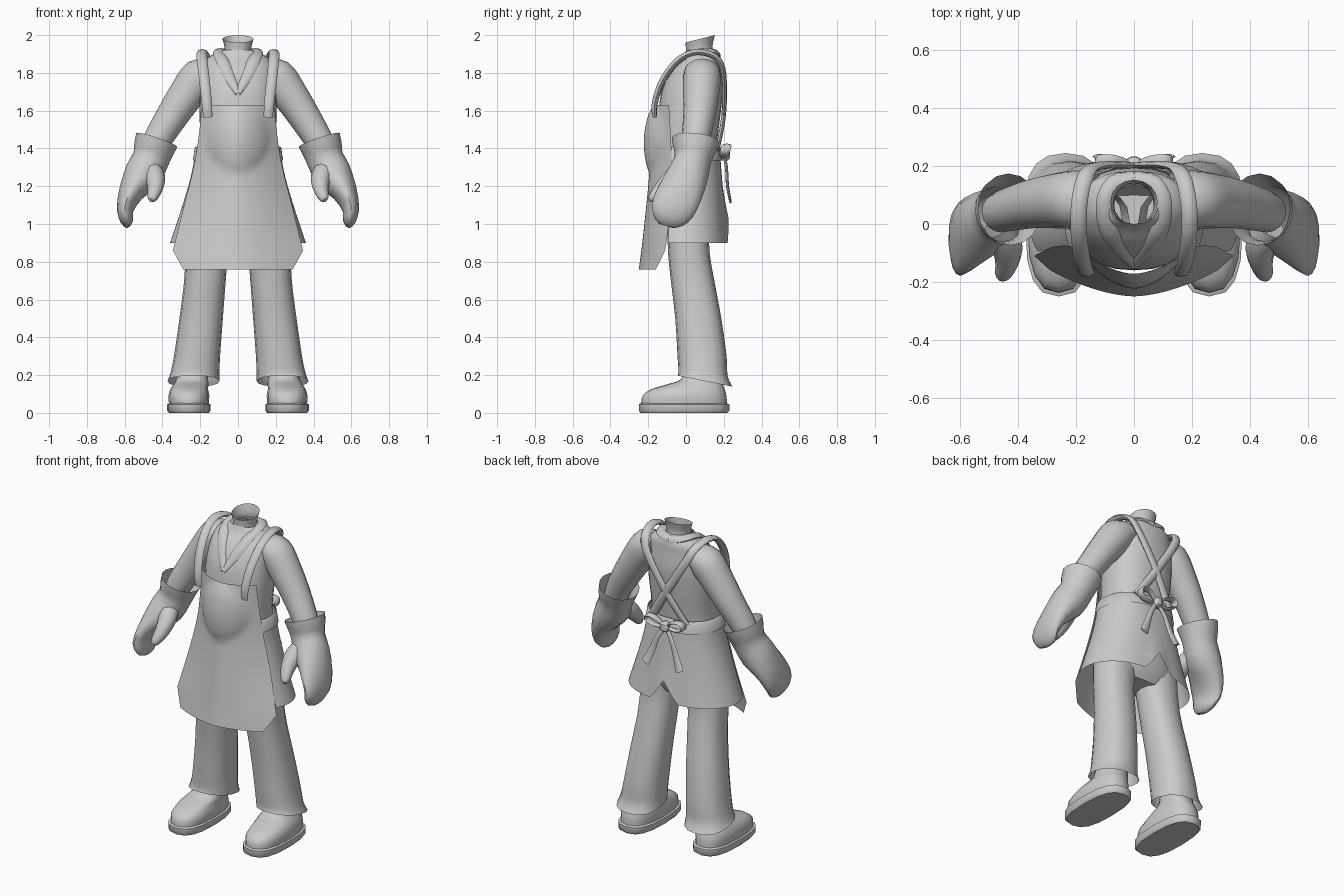
import bpy
import bmesh
from math import cos, sin, pi, radians
from mathutils import Vector

if "Cube" in bpy.data.objects:
    bpy.data.objects.remove(bpy.data.objects["Cube"], do_unlink=True)

grey = bpy.data.materials.new("plain grey")
grey.use_nodes = True
grey.diffuse_color = (0.6, 0.6, 0.6, 1)
grey.node_tree.nodes["Principled BSDF"].inputs["Base Color"].default_value = grey.diffuse_color
X, Y, Z = Vector((1, 0, 0)), Vector((0, 1, 0)), Vector((0, 0, 1))


def smooth(rows, steps):
    """Catmull-Rom interpolation of a list of number rows."""
    rows = [Vector(r) for r in rows]
    out = []
    for i in range(len(rows) - 1):
        p1, p2 = rows[i], rows[i + 1]
        p0, p3 = rows[max(i - 1, 0)], rows[min(i + 2, len(rows) - 1)]
        for k in range(steps):
            t = k / steps
            out.append(p1 + (p2 - p0) * (t / 2)
                       + (p0 * 2 - p1 * 5 + p2 * 4 - p3) * (t * t / 2)
                       + (p1 * 3 - p0 - p2 * 3 + p3) * (t ** 3 / 2))
    return out + [rows[-1]]


def finish(name, bm, mirror=False, angle=45):
    mesh = bpy.data.meshes.new(name)
    bm.to_mesh(mesh)
    bm.free()
    mesh.materials.append(grey)
    ob = bpy.data.objects.new(name, mesh)
    bpy.context.collection.objects.link(ob)
    bpy.ops.object.select_all(action="DESELECT")
    ob.select_set(True)
    bpy.context.view_layer.objects.active = ob
    bpy.ops.object.shade_smooth_by_angle(angle=radians(angle))
    if mirror:
        ob.modifiers.new("other side", "MIRROR").use_mirror_merge = False


def skin(bm, grid, closed):
    n = len(grid[0])
    for a, b in zip(grid, grid[1:]):
        for j in range(n if closed else n - 1):
            k = (j + 1) % n
            bm.faces.new((a[j], a[k], b[k], b[j]))


def loft(name, rings, ref=None, sides=16, steps=3, caps="", power=1.0, mirror=False, angle=45):
    """Rings of x, y, z, two radii and an optional slope; level, or square to the path if ref is set."""
    rings = smooth([(*r, 0)[:6] for r in rings], steps)
    bm = bmesh.new()
    grid = []
    for i, r in enumerate(rings):
        c = Vector(r[:3])
        t = Z
        if ref:
            t = (Vector(rings[min(i + 1, len(rings) - 1)][:3]) - Vector(rings[max(i - 1, 0)][:3])).normalized()
        base = ref or X
        u = (base - t * base.dot(t)).normalized()
        v = t.cross(u)
        ring = []
        for j in range(sides):
            a = 2 * pi * j / sides
            ca, sa = cos(a), sin(a)
            du = r[3] * abs(ca) ** power * (1 if ca > 0 else -1)
            dv = r[4] * abs(sa) ** power * (1 if sa > 0 else -1)
            ring.append(bm.verts.new(c + u * du + v * dv + Z * (r[5] * dv)))
        grid.append(ring)
    skin(bm, grid, True)
    if "s" in caps:
        bm.faces.new(grid[0][::-1])
    if "e" in caps:
        bm.faces.new(grid[-1])
    finish(name, bm, mirror, angle)


def sheet(name, grid):
    bm = bmesh.new()
    skin(bm, [[bm.verts.new(p) for p in row] for row in grid], False)
    finish(name, bm)


# Shirt body and open neck
loft("shirt_body", [(0, .01, .9, .2, .09), (0, .01, 1, .25, .13), (0, 0, 1.2, .235, .14),
                    (0, 0, 1.4, .2, .16), (0, .02, 1.6, .205, .165), (0, .035, 1.72, .2, .16),
                    (0, .055, 1.82, .19, .13), (0, .08, 1.88, .16, .1), (0, .08, 1.92, .085, .08)],
     sides=24, caps="s", power=.85)
loft("neck", [(0, .075, 1.86, .09, .085), (0, .07, 1.92, .07, .07, .2), (0, .075, 1.98, .082, .078, .25)])

# Collar folded around the neck and down to a V
loft("collar", [(0, .16, 1.9, .03, .018), (.07, .14, 1.91, .03, .018), (.1, .07, 1.91, .032, .018),
                (.085, -.02, 1.87, .035, .016), (.05, -.085, 1.79, .032, .014), (0, -.145, 1.69, .015, .01)],
     ref=X, sides=8, mirror=True)

# Sleeves
loft("sleeves", [(.13, .085, 1.81, .09, .06), (.2, .085, 1.78, .1, .1), (.27, .08, 1.69, .095, .095),
                 (.35, .07, 1.57, .085, .085), (.43, .05, 1.44, .075, .075), (.46, .04, 1.37, .07, .07)],
     ref=Y, caps="se", mirror=True)

# Gloves: flared cuff, mitten hand and thumb
loft("gloves", [(.43, .05, 1.445, .125, .115), (.445, .045, 1.4, .115, .108),
                (.463, .035, 1.34, .098, .098), (.505, .01, 1.26, .11, .1), (.565, -.03, 1.17, .12, .068),
                (.597, -.07, 1.08, .115, .044), (.59, -.095, 1.02, .085, .035), (.588, -.105, .99, .04, .012)],
     ref=Y, steps=2, caps="e", mirror=True)
loft("thumbs", [(.47, -.01, 1.29, .06, .06), (.44, -.07, 1.25, .055, .05), (.438, -.13, 1.19, .042, .04),
                (.453, -.175, 1.14, .028, .026), (.46, -.19, 1.125, .012, .012)],
     ref=X, sides=10, caps="e", mirror=True)

# Trouser legs with flared, slanting hems
loft("trouser_legs", [(.145, .01, 1.02, .13, .11), (.165, .015, .85, .115, .11), (.175, .035, .7, .11, .115),
                      (.195, .065, .5, .115, .122), (.217, .085, .3, .122, .13), (.228, .09, .21, .13, .13, -.1),
                      (.236, .1, .168, .137, .145, -.2)], power=.85, mirror=True)

# Shoes: sole slab and domed upper
loft("shoe_soles", [(.26, -.01, 0, .105, .23), (.26, -.01, .012, .115, .24), (.26, -.01, .045, .115, .24),
                    (.26, -.01, .052, .1, .225)], steps=1, caps="se", power=.75, mirror=True)
loft("shoe_uppers", [(.26, -.01, .04, .105, .228), (.26, -.008, .09, .108, .222), (.258, .01, .125, .1, .195),
                     (.25, .045, .15, .093, .15), (.243, .08, .18, .085, .105), (.24, .085, .26, .08, .09)],
     caps="e", power=.8, mirror=True)

# Apron front, bulging over the belly, with clipped lower corners
apron = []
for z, half, mid, edge in smooth([(1.63, .19, -.172, -.09), (1.45, .21, -.188, -.08), (1.3, .235, -.192, -.075),
                                  (1.1, .285, -.21, -.08), (.86, .345, -.236, -.11)], 6) + [(.76, .29, -.25, -.16)]:
    row = []
    for j in range(25):
        s = 1 - j / 12
        x = s * half
        drop = (z - 1.46) / (.16 if z > 1.46 else .18)
        bulge = .035 * max(0, 1 - (x / .165) ** 2 - drop ** 2) ** .6
        row.append((x, mid + (edge - mid) * abs(s) ** 1.7 - bulge, z))
    apron.append(row)
sheet("apron_front", apron)

# Apron skirt round the sides and back, notched at the centre
skirt = []
for z, rx, ry in smooth([(1.4, .222, .178), (1.25, .25, .19), (1.08, .3, .205), (.9, .36, .225)], 3):
    row = []
    for j in range(41):
        a = radians(205 - 230 * j / 40)
        x = rx * abs(cos(a)) ** .8 * (1 if cos(a) > 0 else -1)
        lift = .13 * max(0, 1 - abs(x) / .09) * max(0, (1.2 - z) / .3)
        row.append((x, ry * sin(a), z + lift))
    skirt.append(row)
sheet("apron_skirt", skirt)
sheet("apron_waistband", [[(x * k, y * k, z) for x, y, _ in skirt[0]]
                          for z, k in ((1.41, 1.0), (1.405, 1.03), (1.335, 1.08))])

# Straps over the shoulders, crossing at the back
loft("apron_straps", [(.16, -.165, 1.565, .024, .012), (.165, -.165, 1.64, .027, .016), (.178, -.125, 1.76, .028, .016),
                      (.19, -.04, 1.87, .028, .016), (.19, .06, 1.91, .028, .016), (.17, .16, 1.88, .028, .016),
                      (.13, .2, 1.79, .026, .014), (0, .2, 1.58, .026, .012), (-.12, .165, 1.39, .026, .012)],
     ref=X, sides=8, steps=4, caps="se", mirror=True, angle=50)

# Bow at the back: knot, loops and tails
loft("bow_knot", [(0, .2, 1.335, .012, .012), (0, .21, 1.345, .028, .022), (0, .21, 1.385, .028, .022),
                  (0, .2, 1.395, .012, .012)], sides=10, steps=2, caps="se")
loft("bow_loops", [(.01, .205, 1.37, .012, .008), (.06, .215, 1.41, .022, .008), (.115, .215, 1.415, .026, .008),
                   (.125, .205, 1.38, .026, .008), (.07, .2, 1.355, .02, .008), (.01, .2, 1.36, .012, .008)],
     ref=Y, sides=8, mirror=True)
loft("bow_tails", [(.01, .205, 1.355, .014, .008), (.05, .215, 1.29, .016, .008), (.085, .22, 1.2, .022, .008),
                   (.12, .235, 1.12, .027, .007)], ref=X, sides=8, caps="e", mirror=True)
